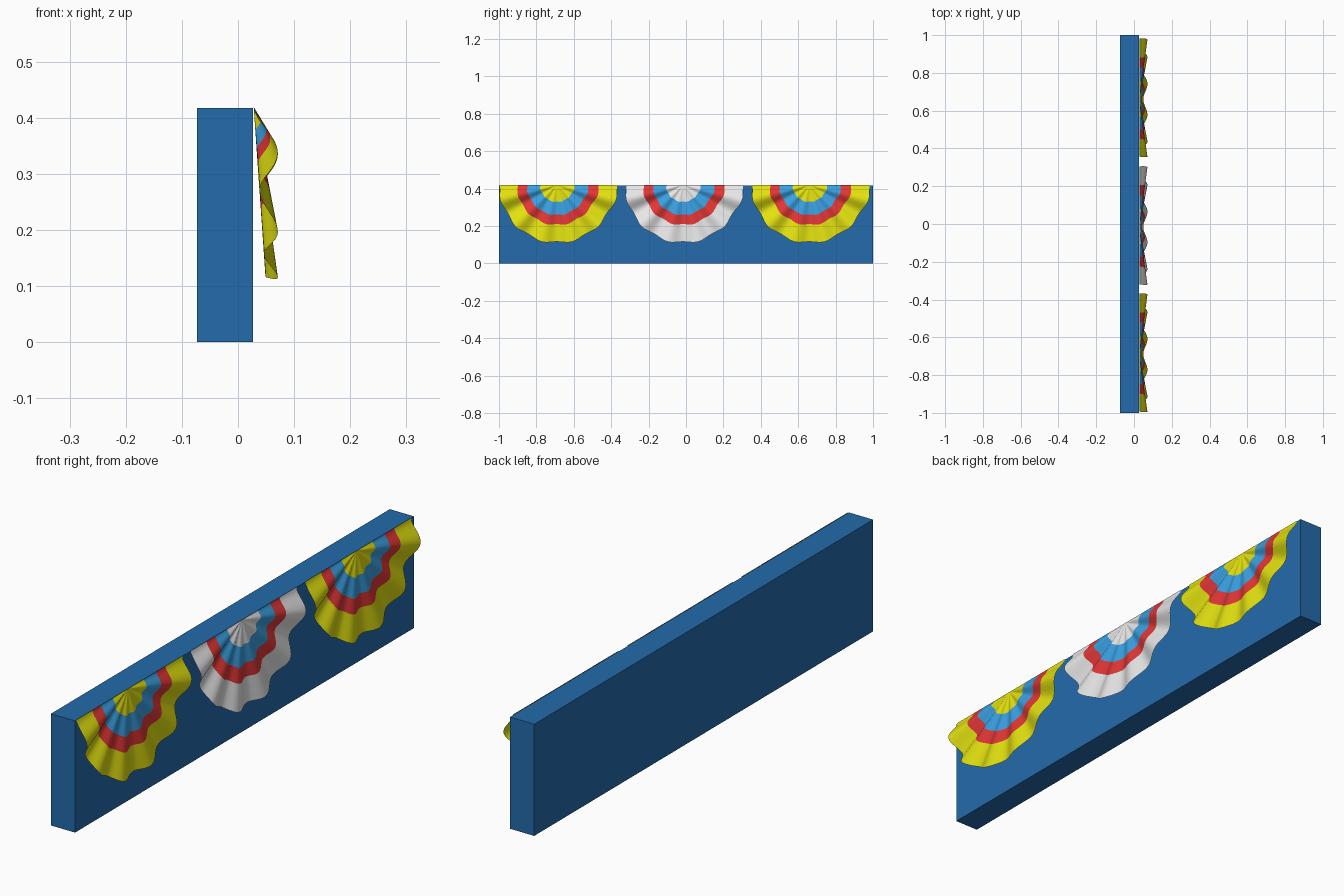
import bpy, bmesh, math

if "Cube" in bpy.data.objects:
    bpy.data.objects.remove(bpy.data.objects["Cube"])

def material(name, rgb):
    m = bpy.data.materials.new(name)
    m.diffuse_color = (*rgb, 1)
    m.use_nodes = True
    m.node_tree.nodes["Principled BSDF"].inputs["Base Color"].default_value = m.diffuse_color
    return m

wall_blue = material("wall blue", (0.017, 0.147, 0.41))
sky_blue = material("sky blue", (0.042, 0.352, 0.76))
red = material("red", (0.76, 0.037, 0.037))
yellow = material("yellow", (0.76, 0.75, 0.005))
white = material("white", (0.8, 0.8, 0.8))

WALL_X, TOP, DROP = 0.027, 0.417, 0.307

# Wall: a plain long block
bpy.ops.mesh.primitive_cube_add(size=1, location=(WALL_X - 0.05, 0, TOP / 2))
wall = bpy.context.object
wall.name = "wall"
wall.scale = (0.1, 2, TOP)
bpy.ops.object.transform_apply(location=True, rotation=False, scale=True)
wall.data.materials.append(wall_blue)

# Ring radii as a share of the full radius; stripes change at three of them
STRIPES = (0.293, 0.52, 0.69)
RINGS = (0.1, 0.2, 0.293, 0.37, 0.445, 0.52, 0.605, 0.69, 0.77, 0.85, 0.93, 1.0)
STEPS = 96

def fan_point(share, angle, centre_y):
    """Point on the pleated half disc: six folds that deepen towards the hem."""
    fold = 0.5 - 0.5 * math.cos(12 * angle)
    flare = 0.018 * max(0, math.cos(angle)) ** 12
    r = share * (0.303 + 0.011 * fold + flare)
    down = r * math.sin(angle)
    lean = 0.021 * math.sin(angle)
    x = WALL_X + 0.001 + share * (lean + (0.043 - lean) * fold)
    return (x, centre_y + r * math.cos(angle), TOP + 0.002 - down)

def bunting(name, centre_y, main):
    bm = bmesh.new()
    hub = bm.verts.new((WALL_X + 0.001, centre_y, TOP + 0.002))
    rows = [[bm.verts.new(fan_point(s, math.pi * i / STEPS, centre_y))
             for i in range(STEPS + 1)] for s in RINGS]
    for k, row in enumerate(rows):
        # main colour, blue stripe, red stripe, main colour hem
        stripe = sum(RINGS[k] > s + 1e-6 for s in STRIPES)
        slot = (0, 1, 2, 0)[stripe]
        for i in range(STEPS):
            if k == 0:
                f = bm.faces.new((hub, row[i + 1], row[i])[::1])
            else:
                inner = rows[k - 1]
                f = bm.faces.new((inner[i], inner[i + 1], row[i + 1], row[i]))
            f.material_index = slot
            f.smooth = True
    bm.normal_update()
    for f in bm.faces:
        if f.normal.x < 0:
            f.normal_flip()
    mesh = bpy.data.meshes.new(name)
    bm.to_mesh(mesh)
    bm.free()
    for m in (main, sky_blue, red):
        mesh.materials.append(m)
    bpy.context.collection.objects.link(bpy.data.objects.new(name, mesh))

# Three pleated fans along the wall
bunting("left_bunting", -0.69, yellow)
bunting("middle_bunting", -0.016, white)
bunting("right_bunting", 0.66, yellow)
